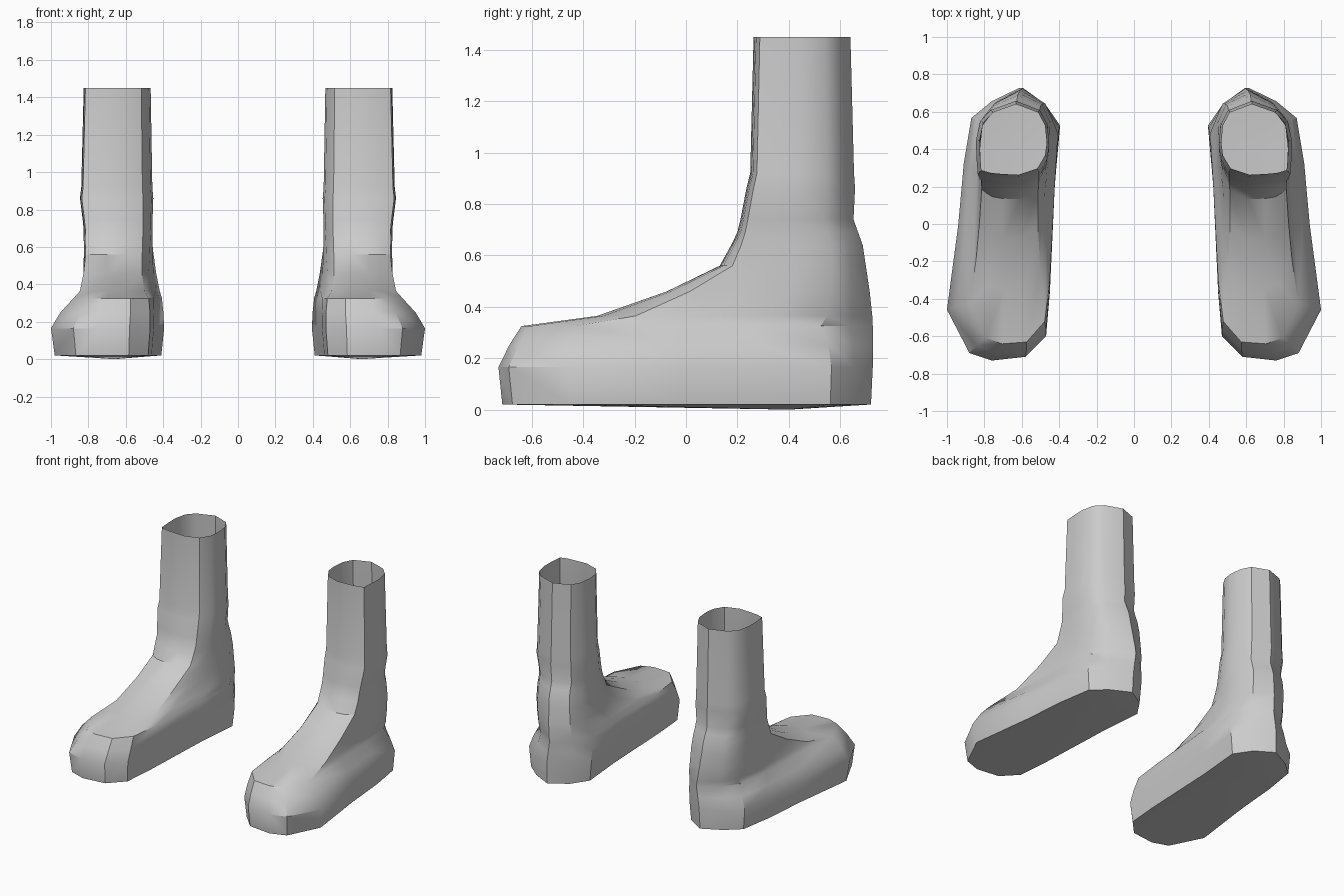
import bpy, bmesh
from mathutils import Vector

if "Cube" in bpy.data.objects:
    bpy.data.objects.remove(bpy.data.objects["Cube"])

# Plan outlines, same point order: toe, round the inner side, heel, outer side
FOOT = [(.76, -.72), (.58, -.70), (.47, -.59), (.45, -.36), (.425, .2), (.395, .53), (.48, .65),
        (.615, .73), (.76, .66), (.87, .57), (.91, .33), (.94, 0), (1, -.45), (.88, -.68)]
LEG = [(.72, .27), (.62, .265), (.51, .30), (.465, .37), (.455, .44), (.465, .535), (.505, .605),
       (.634, .65), (.77, .605), (.826, .55), (.848, .455), (.845, .37), (.838, .29), (.78, .275)]

# height, front y, back y, inner x, outer x, blend foot to leg, narrowing at the front
RINGS = [
    (.02, -.715, .72, .41, .98, 0, 0),
    (.165, -.73, .727, .395, 1.0, 0, 0),
    (.25, -.69, .727, .397, .955, .08, .02),
    (.325, -.645, .727, .40, .90, .25, .08),
    (.365, -.35, .725, .405, .89, .35, .2),
    (.46, -.08, .715, .42, .875, .55, .22),
    (.56, .13, .70, .435, .85, .8, .15),
    (.64, .175, .688, .45, .835, .9, .05),
    (.69, .20, .67, .457, .825, 1, 0),
    (.74, .212, .652, .457, .83, 1, 0),
    (.86, .235, .658, .453, .845, 1, 0),
    (.92, .25, .654, .458, .838, 1, 0),
    (1.45, .263, .64, .467, .825, 1, 0),
]


def normalised(points):
    xs, ys = zip(*points)
    return [Vector(((x - min(xs)) / (max(xs) - min(xs)),
                    (y - min(ys)) / (max(ys) - min(ys)))) for x, y in points]


def boot(name, side, mat):
    bm = bmesh.new()
    foot, leg = normalised(FOOT), normalised(LEG)
    loops = []
    for z, front, back, inner, outer, blend, pinch in RINGS:
        loop = []
        for a, b in zip(foot, leg):
            p = a.lerp(b, blend)
            u = .5 + (p.x - .5) * (1 - pinch * (1 - p.y))
            loop.append(bm.verts.new((side * (inner + (outer - inner) * u),
                                      front + (back - front) * p.y, z)))
        loops.append(loop)
    # walls, open at the top of the shaft
    n = len(foot)
    for low, high in zip(loops, loops[1:]):
        for i in range(n):
            j = (i + 1) % n
            bm.faces.new((low[i], low[j], high[j], high[i]))
    # slightly bulging sole
    centre = bm.verts.new((side * .66, .4, 0))
    for i in range(n):
        bm.faces.new((loops[0][(i + 1) % n], loops[0][i], centre))
    # outward normals
    if side > 0:
        bmesh.ops.reverse_faces(bm, faces=bm.faces[:])
    mesh = bpy.data.meshes.new(name)
    bm.to_mesh(mesh)
    bm.free()
    mesh.materials.append(mat)
    obj = bpy.data.objects.new(name, mesh)
    bpy.context.collection.objects.link(obj)
    bpy.context.view_layer.objects.active = obj
    obj.select_set(True)
    bpy.ops.object.shade_smooth_by_angle(angle=.6)
    obj.select_set(False)


grey = bpy.data.materials.new("grey")
grey.diffuse_color = (.6, .6, .6, 1)
grey.use_nodes = True
grey.node_tree.nodes["Principled BSDF"].inputs["Base Color"].default_value = grey.diffuse_color
boot("left_boot", 1, grey)
boot("right_boot", -1, grey)
